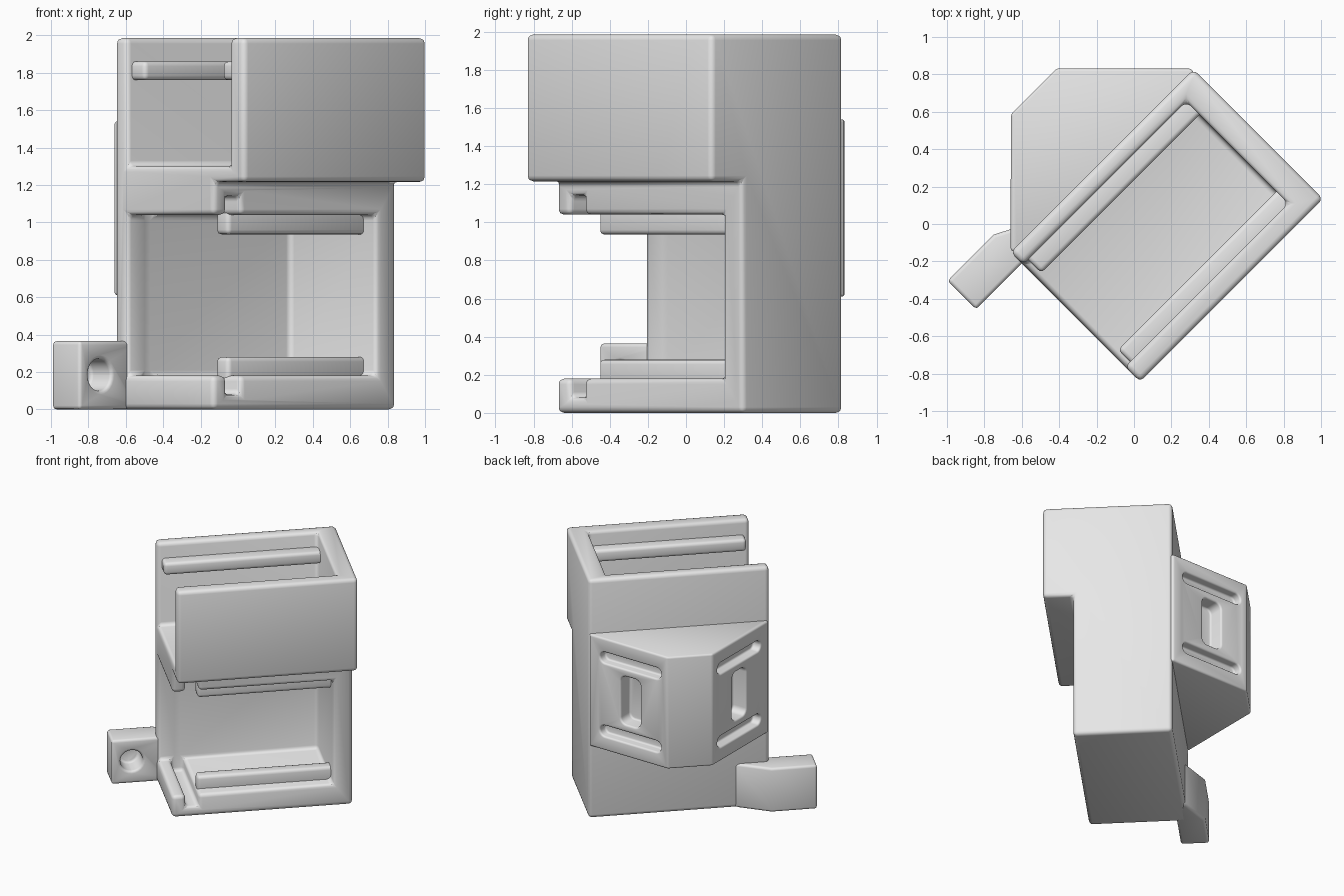
import bpy, bmesh, math

cube = bpy.data.objects.get("Cube")
if cube:
    bpy.data.objects.remove(cube, do_unlink=True)

S = math.sqrt(0.5)

plastic = bpy.data.materials.new("grey plastic")
plastic.use_nodes = True
GREY = (0.8, 0.8, 0.8, 1)
plastic.diffuse_color = GREY
plastic.node_tree.nodes["Principled BSDF"].inputs["Base Color"].default_value = GREY


# The body sits diagonally: u runs along its length, v towards its open side
def place(u, v, z):
    return ((u + v) * S, (u - v) * S, z)


def plan(p, q, d):      # outline in u, v; extruded upwards
    return place(p, q, d)


def section(p, q, d):   # outline in v, z; extruded along u
    return place(d, p, q)


def elevation(p, q, d):  # outline in u, z; extruded along v
    return place(p, d, q)


def back_face(p, q, d):  # outline in x, z; extruded along y
    return (p, d, q)


def side_face(p, q, d):  # the back face mirrored across the mount
    return (0.17 - d, 0.17 - p, q)


def prism(name, outline, plane, start, end):
    bm = bmesh.new()
    ends = [[bm.verts.new(plane(p, q, d)) for p, q in outline] for d in (start, end)]
    for ring in ends:
        bm.faces.new(ring)
    n = len(outline)
    for i in range(n):
        j = (i + 1) % n
        bm.faces.new((ends[0][i], ends[0][j], ends[1][j], ends[1][i]))
    bmesh.ops.recalc_face_normals(bm, faces=bm.faces)
    mesh = bpy.data.meshes.new(name)
    bm.to_mesh(mesh)
    bm.free()
    mesh.materials.append(plastic)
    obj = bpy.data.objects.new(name, mesh)
    bpy.context.collection.objects.link(obj)
    return obj


def rect(p0, p1, q0, q1):
    return [(p0, q0), (p1, q0), (p1, q1), (p0, q1)]


def rounded(p, q, half_w, half_h, r, steps=6):
    points = []
    for k, (sx, sy) in enumerate([(1, 1), (-1, 1), (-1, -1), (1, -1)]):
        for i in range(steps + 1):
            a = (k + i / steps) * math.pi / 2
            points.append((p + sx * (half_w - r) + r * math.cos(a),
                           q + sy * (half_h - r) + r * math.sin(a)))
    return points


def finish(obj, cutters=(), radius=0.03):
    """Cut the pockets, round the edges and bake the result."""
    for cutter in cutters:
        cutter.hide_render = True
        mod = obj.modifiers.new("cut", 'BOOLEAN')
        mod.operation = 'DIFFERENCE'
        mod.solver = 'EXACT'
        mod.object = cutter
    clean = obj.modifiers.new("clean", 'DECIMATE')
    clean.decimate_type = 'DISSOLVE'
    clean.angle_limit = math.radians(1)
    bevel = obj.modifiers.new("round", 'BEVEL')
    bevel.width = radius
    bevel.segments = 3
    bevel.limit_method = 'ANGLE'
    bevel.angle_limit = math.radians(32)
    bevel.use_clamp_overlap = False
    graph = bpy.context.evaluated_depsgraph_get()
    mesh = bpy.data.meshes.new_from_object(obj.evaluated_get(graph))
    obj.modifiers.clear()
    obj.data = mesh
    for cutter in cutters:
        bpy.data.objects.remove(cutter, do_unlink=True)
    bpy.ops.object.select_all(action='DESELECT')
    obj.select_set(True)
    bpy.context.view_layer.objects.active = obj
    bpy.ops.object.shade_smooth_by_angle(angle=math.radians(35))


BACK, FRONT, TOP_FRONT = -0.36, 0.39, 0.62
WALL_V, WALL_U = -0.265, 0.66
FLOOR, CEILING = 0.18, 1.04

# Stepped housing with an open tray above and an open bay below
body = prism("housing", [(BACK, 0), (FRONT, 0), (FRONT, 1.215), (TOP_FRONT, 1.215),
                         (TOP_FRONT, 1.985), (BACK, 1.985)], section, -0.573, 0.81)
tray = prism("tray_cutter", rect(-0.8, WALL_U, WALL_V, 0.505), plan, 1.3, 2.2)
bay_outline = [(-0.8, FLOOR), (-0.47, FLOOR), (-0.47, 0.08), (-0.37, 0.08), (-0.37, FLOOR),
               (WALL_U, FLOOR), (WALL_U, CEILING), (-0.37, CEILING), (-0.37, 1.14),
               (-0.47, 1.14), (-0.47, CEILING), (-0.8, CEILING)]
bay = prism("bay_cutter", bay_outline, elevation, WALL_V, 0.8)
finish(body, [tray, bay])

# Rails along the tray walls and the bay floor and ceiling
for name, v0, v1 in (("tray_back_rail", -0.31, -0.165), ("tray_front_rail", 0.415, 0.55)):
    finish(prism(name, rect(v0, v1, 1.76, 1.86), section, -0.536, 0.7), radius=0.025)
for name, z0, z1 in (("bay_floor_rail", 0.13, 0.28), ("bay_ceiling_rail", 0.935, 1.09)):
    finish(prism(name, rect(0.19, 0.29, z0, z1), section, -0.362, 0.7), radius=0.025)

# Wedge-shaped mount on the back, with strap slots and a window on both slanted sides
mount = prism("back_mount", [(0.79, -0.33), (0.806, -0.368), (0.297, -0.88), (-0.05, -0.88),
                             (-0.566, -0.368), (-0.55, -0.33)], plan, 0.61, 1.54)
pockets = []
for plane in (back_face, side_face):
    for z in (0.77, 1.38):
        pockets.append(prism("slot_cutter", rounded(-0.07, z, 0.28, 0.045, 0.044), plane, 0.76, 0.95))
    pockets.append(prism("window_cutter", rounded(-0.07, 1.075, 0.09, 0.2, 0.05), plane, 0.71, 0.95))
finish(mount, pockets, 0.015)

# Side tab with a blind screw hole
tab = prism("side_tab", [(-0.92, -0.275), (-0.92, -0.49), (-0.57, -0.49), (-0.3, -0.35),
                         (-0.45, -0.30), (-0.5, -0.275)], plan, 0, 0.365)
hole = prism("hole_cutter", rounded(-0.766, 0.185, 0.085, 0.085, 0.084), elevation, -0.43, 0)
finish(tab, [hole], 0.02)
